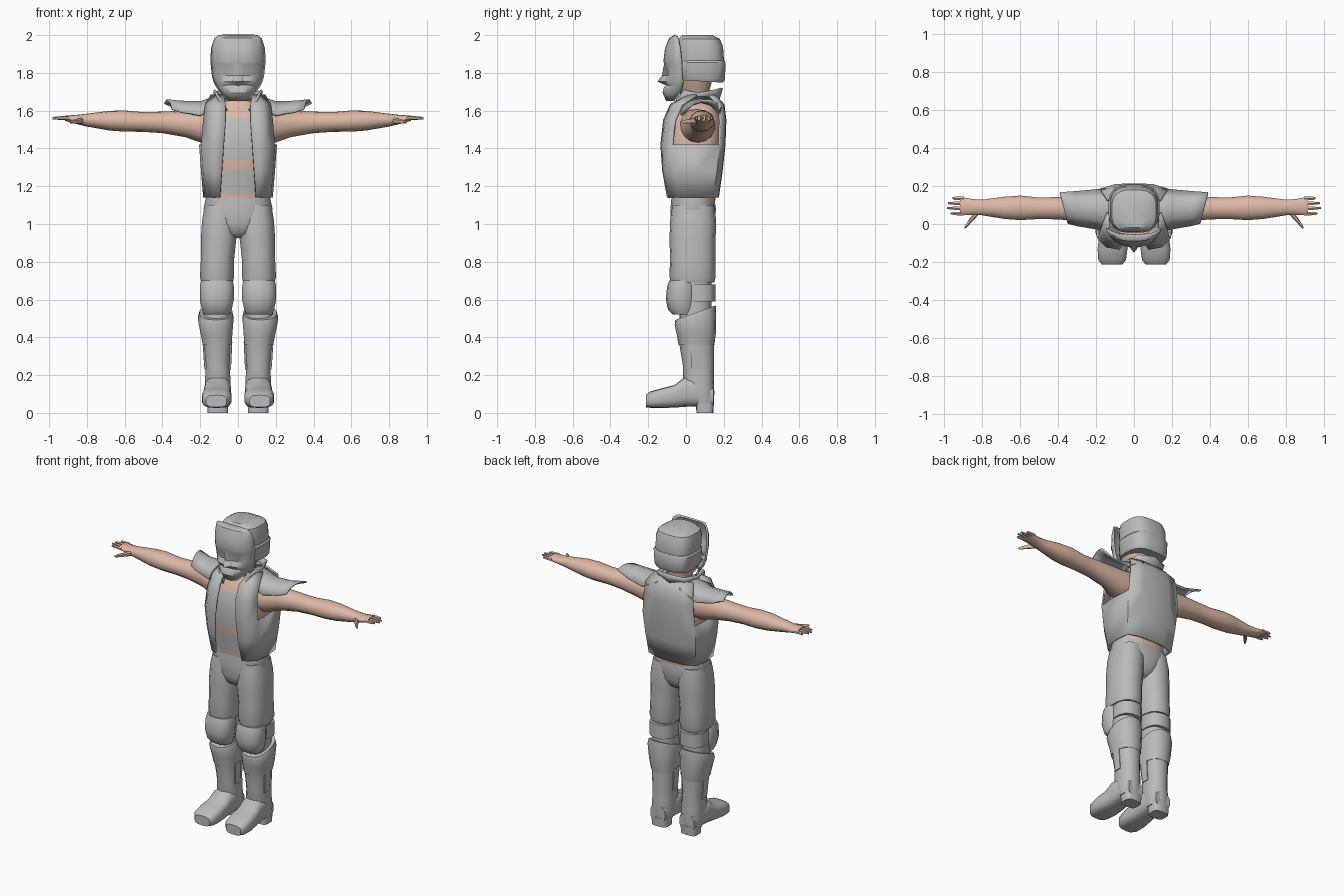
import bpy, bmesh, math


def material(name, col):
    m = bpy.data.materials.new(name)
    m.diffuse_color = (*col, 1)
    return m


GREY = material("cloth_grey", (0.50, 0.50, 0.50))
SKIN = material("skin", (0.72, 0.48, 0.38))


def finish(name, verts, faces, mat, mirror=False, thick=0, angle=40):
    me = bpy.data.meshes.new(name)
    me.from_pydata(verts, [], faces)
    bm = bmesh.new()
    bm.from_mesh(me)
    bmesh.ops.recalc_face_normals(bm, faces=bm.faces)
    bm.to_mesh(me)
    bm.free()
    ob = bpy.data.objects.new(name, me)
    bpy.context.collection.objects.link(ob)
    me.materials.append(mat)
    bpy.ops.object.select_all(action='DESELECT')
    ob.select_set(True)
    bpy.context.view_layer.objects.active = ob
    bpy.ops.object.shade_smooth_by_angle(angle=math.radians(angle))
    if mirror:
        ob.modifiers.new("mirror", 'MIRROR')
    if thick:
        s = ob.modifiers.new("shell", 'SOLIDIFY')
        s.thickness, s.offset = thick, 0
    return ob


def loft(name, rings, mat, axis='z', mirror=False, power=2.4, n=14, angle=40):
    """Closed tube; ring = (position, centre 1, centre 2, radius 1, radius 2[, tilt])."""
    verts, faces = [], []
    for p, c1, c2, r1, r2, *tilt in rings:
        for i in range(n):
            a = 2 * math.pi * (i + 0.5) / n
            c, s = math.cos(a), math.sin(a)
            u = r1 * math.copysign(abs(c) ** (2 / power), c)
            v = r2 * math.copysign(abs(s) ** (2 / power), s)
            q = p + (tilt[0] * v if tilt else 0)
            u, v = c1 + u, c2 + v
            verts.append({'x': (q, u, v), 'y': (u, q, v), 'z': (u, v, q)}[axis])
    for k in range(len(rings) - 1):
        for i in range(n):
            j = (i + 1) % n
            faces.append((k*n + i, k*n + j, k*n + n + j, k*n + n + i))
    faces += [tuple(range(n)), tuple(range(len(verts) - n, len(verts)))]
    return finish(name, verts, faces, mat, mirror, 0, angle)


def sheet(name, rows, mat, thick, skip=lambda r, c: False, angle=40):
    """Mirrored open sheet from rows of points."""
    w = len(rows[0])
    faces = [(r*w + c, r*w + c + 1, r*w + w + c + 1, r*w + w + c)
             for r in range(len(rows) - 1) for c in range(w - 1) if not skip(r, c)]
    return finish(name, [p for row in rows for p in row], faces, mat, True, thick, angle)


# Torso, with a cropped top and waist band on its front
torso = loft("torso", [
    (1.08, 0, .04, .15, .11), (1.16, 0, .04, .15, .12), (1.29, 0, .04, .16, .135),
    (1.34, 0, .04, .165, .14), (1.45, 0, .045, .175, .145), (1.56, 0, .055, .165, .13),
    (1.61, 0, .06, .13, .10), (1.65, 0, .06, .08, .075)], SKIN, n=24, power=2.8)
torso.data.materials.append(GREY)
for f in torso.data.polygons:
    x, y, z = f.center
    if abs(x) < .13 and y < 0 and (1.16 < z < 1.29 or 1.34 < z < 1.56):
        f.material_index = 1

# Neck and jaw
loft("neck", [(1.58, 0, .06, .07, .07), (1.68, 0, .055, .068, .07), (1.71, 0, .035, .085, .09),
              (1.80, 0, .04, .11, .11)], SKIN)

# Sleeveless open vest: front edge, chest, armhole edges, back
vest = []
for z, g, w, f, b in [(1.14, .095, .178, -.095, .165), (1.28, .085, .19, -.12, .185),
                      (1.42, .075, .20, -.13, .20), (1.55, .065, .19, -.115, .205),
                      (1.63, .065, .18, -.08, .195), (1.68, .075, .15, .0, .15)]:
    vest.append([(g, f, z), (w * .72, f + .012, z), (w * .95, f + .06, z), (w, .05, z),
                 (w * .95, b - .025, z), (w * .5, b, z), (0, b + .003, z)])
sheet("vest", vest, GREY, .012, lambda r, c: r >= 2 and c in (2, 3))

# Flared collar
sheet("collar", [
    [(.06, -.07, 1.60), (.085, -.02, 1.635), (.11, .06, 1.655), (.09, .14, 1.66), (0, .17, 1.655)],
    [(.10, -.05, 1.66), (.125, -.01, 1.71), (.125, .06, 1.695), (.10, .16, 1.71), (0, .19, 1.72)]],
    GREY, .012)

# Shoulder caps
caps = [(.08, .08, [1.645, 1.675, 1.685, 1.675, 1.645], -.04, .19),
        (.20, .20, [1.575, 1.628, 1.645, 1.632, 1.585], -.025, .18),
        (.30, .31, [1.592, 1.635, 1.648, 1.638, 1.605], -.008, .17),
        (.35, .39, [1.608, 1.642, 1.655, 1.655, 1.64], .005, .165)]
sheet("shoulder_cap", [[(x0 + (x1 - x0) * i / 4, y0 + (y1 - y0) * i / 4, z[i]) for i in range(5)]
                       for x0, x1, z, y0, y1 in caps], GREY, .01)

# Arms and hands
loft("arm", [(.13, .06, 1.52, .095, .09), (.20, .065, 1.52, .085, .088), (.28, .08, 1.53, .068, .07),
             (.40, .083, 1.538, .06, .057), (.50, .083, 1.54, .058, .052), (.60, .085, 1.545, .066, .056),
             (.68, .085, 1.547, .06, .052), (.80, .087, 1.55, .042, .034), (.85, .09, 1.553, .042, .025),
             (.915, .094, 1.56, .05, .014)], SKIN, 'x', True, 2.1, 14)
for i, (y, tip) in enumerate([(.054, .965), (.082, .983), (.108, .98), (.134, .955)]):
    loft(f"finger_{i + 1}", [(.895, y, 1.56, .011, .011), (.94, y + .001, 1.561, .010, .010),
                             (tip, y + .002, 1.56, .006, .006)], SKIN, 'x', True, 2, 6)
loft("thumb", [(.82, .065, 1.548, .02, .018), (.86, .02, 1.543, .018, .013),
               (.885, -.012, 1.54, .011, .009), (.892, -.02, 1.54, .005, .005)], SKIN, 'x', True, 2, 8)

# Helmet shell and brow band
loft("helmet", [(1.76, 0, .08, .120, .115), (1.87, 0, .08, .126, .122), (1.94, 0, .075, .128, .122),
                (1.98, 0, .07, .118, .11), (2.0, 0, .06, .085, .08)], GREY, n=20, power=3)
loft("helmet_band", [(1.755, 0, .085, .122, .112, -.06), (1.775, 0, .085, .132, .122, -.06),
                     (1.855, 0, .085, .136, .126), (1.865, 0, .085, .128, .12)], GREY, n=20, power=3)

# Face mask: recessed eye strip, nose and pointed chin
mask = []
for z, hw, edge, mid, nose in [
        (1.655, .045, -.06, -.10, 0), (1.695, .085, -.03, -.118, 0), (1.72, .105, -.02, -.112, 0),
        (1.735, .115, -.018, -.10, 0), (1.755, .125, -.015, -.112, -.033), (1.785, .133, -.02, -.093, -.028),
        (1.85, .14, -.022, -.11, 0), (1.86, .141, -.022, -.114, 0), (1.93, .138, -.03, -.105, 0),
        (1.98, .122, -.04, -.085, 0), (1.998, .10, -.05, -.055, 0)]:
    mask.append([(hw * t, mid + (edge - mid) * t ** 3.5 + (nose if t == 0 else 0), z)
                 for t in (0, .2, .45, .68, .86, 1)])
sheet("face_mask", mask, GREY, .012, angle=30)

# Trousers: hips and legs
loft("hips", [(.925, 0, .03, .03, .06), (.95, 0, .03, .08, .10), (1.0, 0, .035, .15, .118),
              (1.08, 0, .038, .185, .122), (1.17, 0, .035, .165, .11)], GREY, n=20)
loft("trouser_leg", [(.69, .11, .035, .085, .115), (.72, .111, .035, .092, .122),
                     (.82, .108, .035, .09, .120), (.93, .102, .035, .096, .122),
                     (1.02, .098, .038, .094, .122), (1.10, .093, .038, .085, .11)], GREY, mirror=True)
loft("inner_leg", [(.48, .112, .05, .075, .085), (.72, .11, .05, .078, .085)], GREY, mirror=True)

# Knee guards with rear straps
loft("knee_guard", [(.52, .112, -.015, .068, .055), (.545, .112, -.02, .08, .075),
                    (.60, .112, -.025, .092, .082), (.67, .112, -.022, .092, .078),
                    (.70, .112, -.02, .085, .068)], GREY, mirror=True)
loft("knee_strap", [(.59, .112, .07, .084, .085), (.68, .112, .07, .084, .085)], GREY, mirror=True)

# Boots: cuff, shaft, foot, heel, side tabs
loft("boot_cuff", [(.36, .11, .055, .078, .095), (.42, .114, .054, .086, .104),
                   (.50, .118, .05, .096, .110, .30), (.53, .117, .05, .088, .107, .36)],
     GREY, mirror=True)
loft("boot_shaft", [(.05, .107, .09, .062, .056), (.10, .107, .08, .070, .070),
                    (.18, .107, .066, .068, .082), (.25, .108, .066, .066, .082),
                    (.37, .11, .056, .074, .092)], GREY, mirror=True)
loft("boot_foot", [(.145, .107, .085, .055, .048), (.05, .107, .11, .070, .075),
                   (-.01, .108, .11, .071, .078), (-.06, .110, .088, .074, .06),
                   (-.13, .113, .078, .080, .052), (-.19, .115, .07, .074, .043),
                   (-.213, .115, .062, .055, .032)], GREY, 'y', True, 3.2)
loft("boot_heel", [(0, .107, .10, .054, .045), (.06, .107, .10, .058, .048)],
     GREY, mirror=True, power=4)
for side, x0, x1 in (("outer", .172, .182), ("inner", .043, .036)):
    loft(f"boot_{side}_tab", [(.23, x0, .055, .006, .025), (.375, x1, .05, .006, .03)],
         GREY, mirror=True, power=5, n=8)
